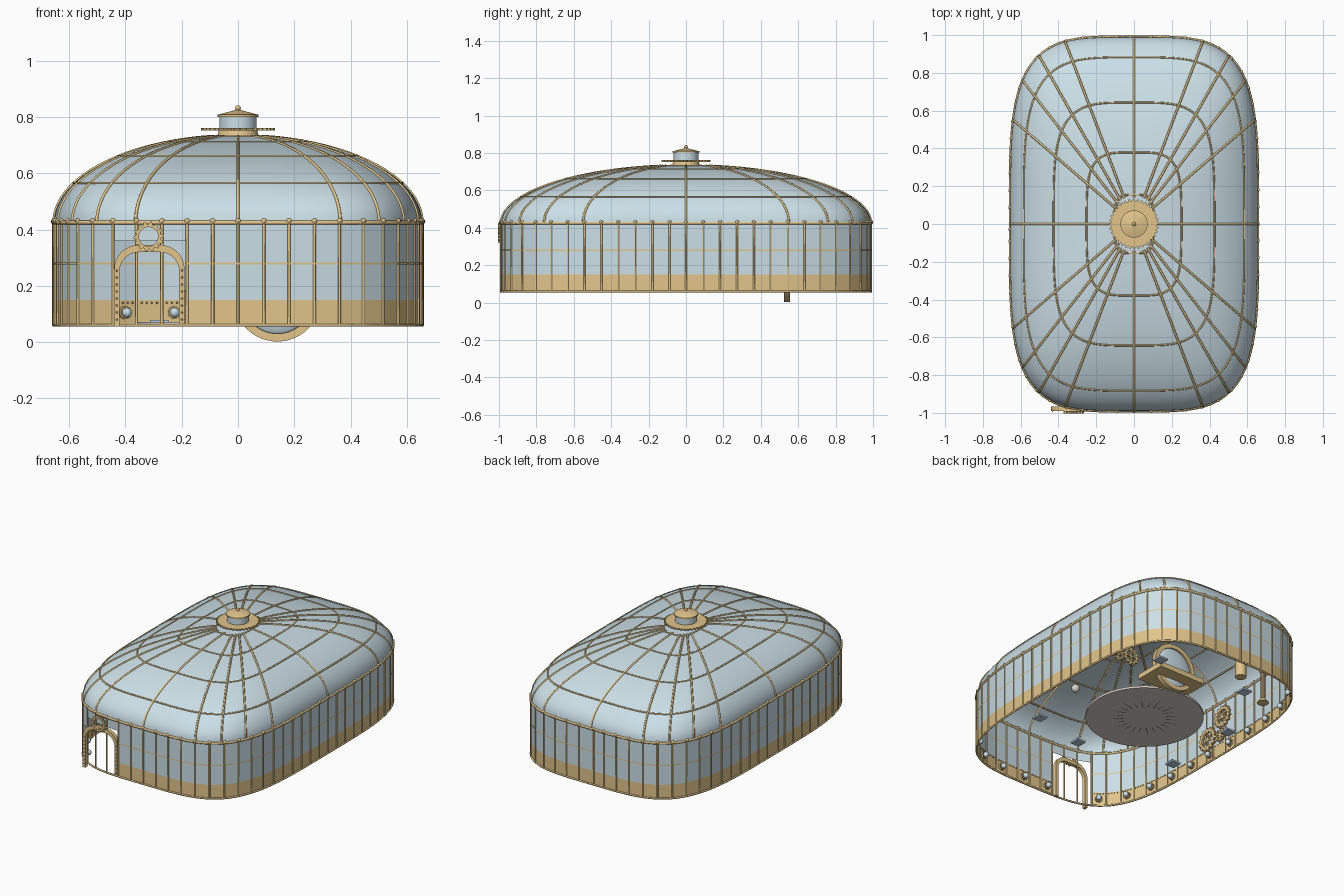
import bpy, bmesh, math
from mathutils import Matrix, Vector

if "Cube" in bpy.data.objects:
    bpy.data.objects.remove(bpy.data.objects["Cube"])

A, B = 0.655, 0.99            # half width and half length of the footprint
Z0, ZB, ZD, ZT, H = 0.06, 0.15, 0.36, 0.425, 0.31
PI = math.pi


def material(name, rgb):
    m = bpy.data.materials.new(name)
    m.diffuse_color = (*rgb, 1)
    m.use_nodes = True
    m.node_tree.nodes["Principled BSDF"].inputs["Base Color"].default_value = m.diffuse_color
    return m


GLASS = material("pale_blue_glass", (0.60, 0.74, 0.80))
BRASS = material("brass", (0.76, 0.56, 0.26))
STONE = material("pale_stone", (0.72, 0.66, 0.60))
STEEL = material("blue_steel", (0.50, 0.63, 0.75))
BROWN = material("dark_bronze", (0.20, 0.14, 0.08))


def finish(name, bm, *mats, smooth=True, fix=True):
    if fix:
        bmesh.ops.recalc_face_normals(bm, faces=bm.faces)
    me = bpy.data.meshes.new(name)
    bm.to_mesh(me)
    bm.free()
    ob = bpy.data.objects.new(name, me)
    bpy.context.collection.objects.link(ob)
    for m in mats:
        me.materials.append(m)
    bpy.ops.object.select_all(action='DESELECT')
    ob.select_set(True)
    bpy.context.view_layer.objects.active = ob
    if smooth:
        bpy.ops.object.shade_smooth_by_angle(angle=math.radians(35))


def outline(t, s=1.0):
    """Rounded-rectangle footprint, scaled about the centre."""
    c, n = math.cos(t), math.sin(t)
    return (s * A * math.copysign(abs(c) ** 0.5, c), s * B * math.copysign(abs(n) ** 0.5, n))


def dome(t, e):
    """Point on the roof at elevation angle e."""
    return Vector((*outline(t, math.cos(e)), ZT + H * math.sin(e)))


def even_points(n):
    """Footprint points at equal spacing along the perimeter."""
    pts = [Vector(outline(2 * PI * i / 8000)) for i in range(8001)]
    acc = [0.0]
    for p, q in zip(pts, pts[1:]):
        acc.append(acc[-1] + (q - p).length)
    out, j = [], 0
    for k in range(n):
        while acc[j] < acc[-1] * k / n - 1e-9:
            j += 1
        out.append(pts[j])
    return out


def tubes(name, paths, r, mat=BRASS, closed=False):
    cu = bpy.data.curves.new(name, 'CURVE')
    cu.dimensions = '3D'
    cu.bevel_depth, cu.bevel_resolution, cu.use_fill_caps = r, 1, not closed
    for path in paths:
        sp = cu.splines.new('POLY')
        sp.points.add(len(path) - 1)
        for pt, co in zip(sp.points, path):
            pt.co = (*co, 1)
        sp.use_cyclic_u = closed
    cu.materials.append(mat)
    ob = bpy.data.objects.new(name, cu)
    bpy.context.collection.objects.link(ob)
    bpy.ops.object.select_all(action='DESELECT')
    ob.select_set(True)
    bpy.context.view_layer.objects.active = ob
    bpy.ops.object.convert(target='MESH')


def balls(name, places, r, mat=BRASS, seg=8, scale=(1, 1, 1)):
    bm = bmesh.new()
    for p in places:
        bmesh.ops.create_uvsphere(bm, u_segments=seg, v_segments=max(4, seg - 2), radius=r,
                                  matrix=Matrix.Translation(p) @ Matrix.Diagonal((*scale, 1)))
    finish(name, bm, mat)


def drum(name, loc, r1, r2, h, mat, seg=32):
    """Cylinder or cone whose base sits at loc."""
    bm = bmesh.new()
    bmesh.ops.create_cone(bm, cap_ends=True, segments=seg, radius1=r1, radius2=r2, depth=h,
                          matrix=Matrix.Translation(loc) @ Matrix.Translation((0, 0, h / 2)))
    finish(name, bm, mat)


def add_plate(bm, outer, inner, depth, mx, closed=True):
    """Flat strip between two outlines, given thickness."""
    rows = [[bm.verts.new(mx @ Vector((*p, z))) for p in loop]
            for loop, z in ((outer, 0), (outer, depth), (inner, depth), (inner, 0))]
    n = len(outer)
    for i in range(n if closed else n - 1):
        j = (i + 1) % n
        for a, b in zip(rows, rows[1:] + rows[:1]):
            bm.faces.new((a[i], a[j], b[j], b[i]))
    if not closed:
        for i in (0, n - 1):
            bm.faces.new([r[i] for r in rows])


def circle(r, n):
    return [(r * math.cos(2 * PI * i / n), r * math.sin(2 * PI * i / n)) for i in range(n)]


def gear(name, loc, r, hole, teeth, depth, rot=Matrix(), root=0.82, spokes=0):
    n = teeth * 4
    outer = [(x * k, y * k) for i, (x, y) in enumerate(circle(r, n)) for k in [1 if i % 4 < 2 else root]]
    m = Matrix.Translation(loc) @ rot
    bm = bmesh.new()
    add_plate(bm, outer, circle(hole, n), depth, m)
    for k in range(spokes):
        bmesh.ops.create_cube(bm, size=1, matrix=m @ Matrix.Rotation(k * PI / spokes, 4, 'Z')
                              @ Matrix.Translation((0, 0, depth / 2))
                              @ Matrix.Diagonal((2 * hole, 0.01, depth * 0.8, 1)))
    finish(name, bm, BRASS, smooth=False)


def box(name, loc, size, mat):
    bm = bmesh.new()
    bmesh.ops.create_cube(bm, size=1, matrix=Matrix.Translation(loc) @ Matrix.Diagonal((*size, 1)))
    finish(name, bm, mat, smooth=False)


FACE_Y = Matrix.Rotation(PI / 2, 4, 'X')
FACE_X = Matrix.Rotation(PI / 2, 4, 'Y')

# Roof shell
bm = bmesh.new()
N, M = 120, 20
rows = [[bm.verts.new(dome(2 * PI * i / N, PI / 2 * k / M)) for i in range(N)] for k in range(M)]
top = bm.verts.new((0, 0, ZT + H))
for i in range(N):
    j = (i + 1) % N
    for lo, hi in zip(rows, rows[1:]):
        bm.faces.new((lo[i], lo[j], hi[j], hi[i]))
    bm.faces.new((rows[-1][i], rows[-1][j], top))
finish("roof_glass", bm, GLASS, fix=False)

# Roof ribs and hoops
END = math.acos(0.14)
tubes("roof_ribs", [[dome(2 * PI * i / 20, END * k / 20) for k in range(21)] for i in range(20)], 0.006)
tubes("roof_hoops", [[dome(2 * PI * i / 120, math.radians(e)) for i in range(120)]
                     for e in (27, 49.5, 67.5, 81)], 0.005, closed=True)

# Wall panels: brass skirt below, glass above, doorway left open, thin flush rail
P = even_points(64)
DOOR = (43, 44, 45)
bm = bmesh.new()
levels = ((Z0, ZB, 1, 1), (ZB, ZD, 0, 1), (ZD, ZT, 0, 1), (0.276, 0.283, 1, 1.003), (0.276, 0.283, 1, 0.997))
for i in range(64):
    for k, (z, w, colour, s) in enumerate(levels):
        if i in DOOR and k != 2:
            continue
        p, q = P[i] * s, P[(i + 1) % 64] * s
        f = bm.faces.new([bm.verts.new(c) for c in ((*p, z), (*q, z), (*q, w), (*p, w))])
        f.material_index = colour
finish("wall_panels", bm, GLASS, BRASS, smooth=False, fix=False)

# Wall framing
tubes("wall_posts", [[(*p, Z0), (*p, ZT)] for p in P], 0.0055)
tubes("base_ring", [[(*p, Z0) for p in even_points(128)]], 0.006, closed=True)
tubes("eaves_ring", [[(*p, ZT) for p in even_points(128)]], 0.008, closed=True)
balls("eaves_knobs", [(*p, ZT + 0.004) for p in P], 0.011)

# Portholes and rivets on the inside of the skirt
bm, panes, rivets = bmesh.new(), [], []
for i in range(64):
    p, q = P[i], P[(i + 1) % 64]
    if i in DOOR:
        continue
    d = q - p
    nrm = Vector((-d.y, d.x, 0)).normalized()
    mid = Vector((*((p + q) / 2), 0.105))
    for f in (0.2, 0.4, 0.6, 0.8):
        rivets.append(Vector((*(p + d * f), 0.14)) + nrm * 0.006)
    if i % 2 == 0:
        mx = Matrix.Translation(mid) @ nrm.to_track_quat('Z', 'Y').to_matrix().to_4x4()
        add_plate(bm, circle(0.023, 16), circle(0.017, 16), 0.01, mx)
        panes.append(mid + nrm * 0.021)
finish("porthole_rims", bm, BRASS)
balls("porthole_panes", panes, 0.0175, GLASS, 12)
balls("skirt_rivets", rivets, 0.004, seg=5)


# Door arch with rivets and gear crest
def arch(w, ztop, r):
    pts = [(-w, 0.055)]
    pts += [(-w + r - r * math.cos(a * PI / 16), ztop - r + r * math.sin(a * PI / 16)) for a in range(9)]
    return pts + [(-x, z) for x, z in reversed(pts)]


bm = bmesh.new()
add_plate(bm, arch(0.125, 0.345, 0.085), arch(0.106, 0.32, 0.068), 0.025,
          Matrix.Translation((-0.315, -0.965, 0)) @ FACE_Y, closed=False)
finish("door_arch", bm, BRASS)
balls("door_rivets", [(-0.315 + s * 0.116, -0.991, 0.08 + 0.025 * k) for s in (-1, 1) for k in range(8)],
      0.004, seg=6)
gear("door_crest_gear", (-0.318, -0.99, 0.375), 0.054, 0.034, 14, 0.014, FACE_Y)

# Cupola
drum("cupola_base", (0, 0, 0.725), 0.075, 0.068, 0.03, BRASS)
gear("cupola_gear", (0, 0, 0.752), 0.132, 0.06, 36, 0.009, root=0.92)
drum("cupola_glass", (0, 0, 0.755), 0.066, 0.066, 0.048, GLASS)
drum("cupola_eave", (0, 0, 0.801), 0.072, 0.072, 0.008, BRASS)
drum("cupola_cap", (0, 0, 0.809), 0.07, 0.01, 0.016, BRASS)
balls("finial", [(0, 0, 0.832)], 0.01, seg=12)

# Round floor stage with sunburst underneath
drum("stage", (0, 0.1, 0.058), 0.36, 0.36, 0.014, STONE, seg=48)
bm = bmesh.new()
for k in range(24):
    a, r = 2 * PI * k / 24, 0.24 if k % 2 else 0.2
    c = [(0.13, a - 0.03), (r, a), (0.13, a + 0.03)]
    bm.faces.new([bm.verts.new((s * math.cos(t), 0.1 + s * math.sin(t), 0.056)) for s, t in reversed(c)])
finish("stage_sunburst", bm, BROWN, smooth=False, fix=False)

# Large upright round window on a plinth
bm = bmesh.new()
add_plate(bm, circle(0.155, 48), circle(0.127, 48), 0.03,
          Matrix.Translation((0.14, 0.555, 0.157)) @ FACE_Y)
finish("portal_rim", bm, BRASS)
balls("portal_lens", [(0.14, 0.54, 0.157)], 0.13, GLASS, 32, (1, 0.2, 1))
box("portal_plinth", (0.15, 0.53, 0.08), (0.34, 0.21, 0.034), BRASS)

# Gear clusters
for k, (y, z, r) in enumerate(((0.09, 0.3, 0.075), (-0.05, 0.2, 0.08), (0.07, 0.18, 0.045))):
    gear(f"wall_gear_{k}", (-0.635, y, z), r, r * 0.62, 14, 0.014, FACE_X, spokes=3)
for k, (x, z, r) in enumerate(((0.44, 0.15, 0.06), (0.54, 0.13, 0.045))):
    gear(f"side_gear_{k}", (x, 0.5, z), r, r * 0.62, 12, 0.014, FACE_Y, spokes=2)

# Floor furnishings
for k, (x, y) in enumerate(((0.47, -0.33), (0.1, -0.41), (0.36, 0.68), (-0.28, 0.71), (-0.51, -0.24), (-0.52, 0.27))):
    box(f"floor_tile_{k}", (x, y, 0.072), (0.065, 0.065, 0.012), STEEL)
drum("boiler_tank", (-0.16, 0.82, 0.08), 0.034, 0.034, 0.1, BRASS)
drum("boiler_lid", (-0.16, 0.82, 0.18), 0.034, 0.012, 0.02, BRASS)
drum("lamp_foot", (-0.47, 0.66, 0.085), 0.036, 0.015, 0.03, BRASS)
drum("lamp_column", (-0.47, 0.66, 0.11), 0.016, 0.016, 0.19, BROWN, seg=12)
balls("lamp_globe", [(-0.47, 0.66, 0.31)], 0.024, seg=12)
balls("lantern", [(0.49, 0.03, 0.11)], 0.026, STONE, 12)
